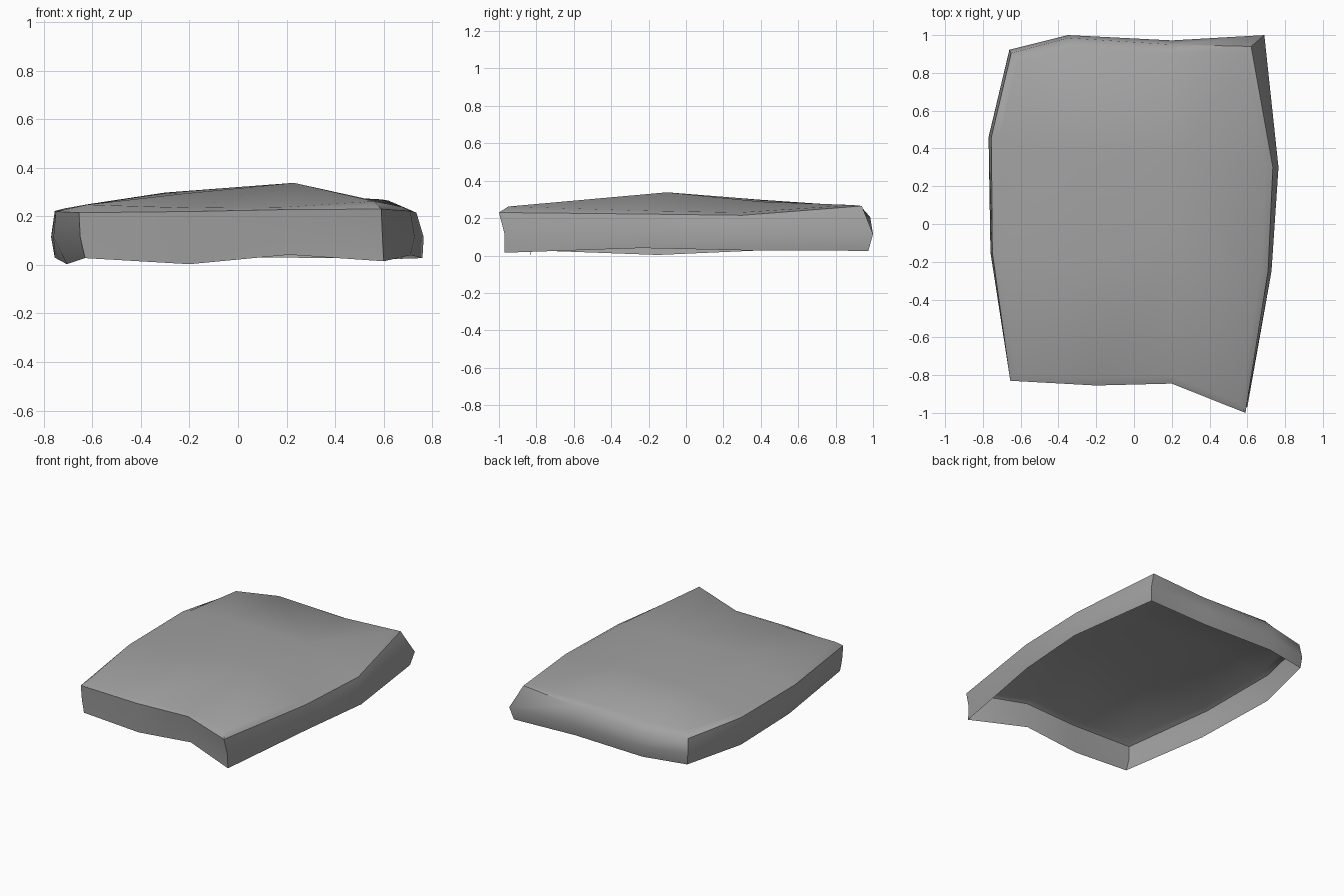
import bpy, bmesh, math

cube = bpy.data.objects.get("Cube")
if cube:
    bpy.data.objects.remove(cube, do_unlink=True)


def make_material(name, color):
    mat = bpy.data.materials.new(name)
    mat.use_nodes = True
    mat.diffuse_color = color
    bsdf = mat.node_tree.nodes["Principled BSDF"]
    bsdf.inputs["Base Color"].default_value = color
    bsdf.inputs["Roughness"].default_value = 0.9
    return mat


# Stations around the slab, counter-clockwise from the front corner at -x:
# rim point, wall bulge (x, y), foot point, height of the worn shoulder
STATIONS = [
    ((-.655, -.83, .215), (-.65, -.825), (-.63, -.83, .028), .248),
    ((-.2, -.855, .22), (-.2, -.845), (-.2, -.83, .003), .235),
    ((.2, -.845, .228), (.2, -.835), (.21, -.83, .042), .238),
    ((.59, -1, .23), (.595, -.97), (.6, -.97, .015), .262),
    ((.71, -.25, .222), (.728, -.25), (.71, -.24, .04), .24),
    ((.735, .3, .215), (.765, .3), (.76, .3, .028), .23),
    ((.62, .94, .265), (.69, 1), (.67, .975, .025), .27),
    ((.2, .95, .235), (.2, .972), (.2, .955, .03), .262),
    ((-.35, .985, .205), (-.35, 1), (-.34, .975, .03), .262),
    ((-.65, .905, .215), (-.66, .922), (-.65, .915, .035), .25),
    ((-.755, .46, .222), (-.77, .46), (-.755, .46, .03), .232),
    ((-.75, -.15, .22), (-.76, -.15), (-.705, -.15, .003), .232),
]
COUNT = len(STATIONS)
BULGE_HEIGHT = 0.115
INSET = 0.95

bm = bmesh.new()
foot, middle, rim, shoulder = [], [], [], []
for edge, bulge, base, shoulder_z in STATIONS:
    foot.append(bm.verts.new(base))
    middle.append(bm.verts.new((*bulge, BULGE_HEIGHT)))
    rim.append(bm.verts.new(edge))
    shoulder.append(bm.verts.new((edge[0] * INSET, edge[1] * INSET, shoulder_z)))

# Walls and shoulder; the underside stays open
for lower, upper in ((foot, middle), (middle, rim), (rim, shoulder)):
    for i in range(COUNT):
        j = (i + 1) % COUNT
        bm.faces.new((lower[i], lower[j], upper[j], upper[i]))

# Domed top: a four by four grid joined to the shoulder
dome = [bm.verts.new(p) for p in (
    (-.24, -.2, .292), (.23, -.1, .338), (-.3, .4, .298), (.26, .4, .288))]
rows = [
    shoulder[0:4],
    [shoulder[11], dome[0], dome[1], shoulder[4]],
    [shoulder[10], dome[2], dome[3], shoulder[5]],
    [shoulder[9], shoulder[8], shoulder[7], shoulder[6]],
]
for r in range(3):
    for k in range(3):
        a, b = rows[r][k], rows[r][k + 1]
        c, d = rows[r + 1][k + 1], rows[r + 1][k]
        # ridges run from the dome to the corners, and across its middle
        if (r < 2) == (k < 2) and (r, k) != (1, 1):
            bm.faces.new((a, b, c))
            bm.faces.new((a, c, d))
        else:
            bm.faces.new((a, b, d))
            bm.faces.new((b, c, d))

mesh = bpy.data.meshes.new("stone_slab")
bm.to_mesh(mesh)
bm.free()
mesh.materials.append(make_material("grey_stone", (.36, .36, .36, 1)))

slab = bpy.data.objects.new("stone_slab", mesh)
bpy.context.collection.objects.link(slab)
bpy.ops.object.select_all(action='DESELECT')
slab.select_set(True)
bpy.context.view_layer.objects.active = slab
bpy.ops.object.shade_smooth_by_angle(angle=math.radians(40))
